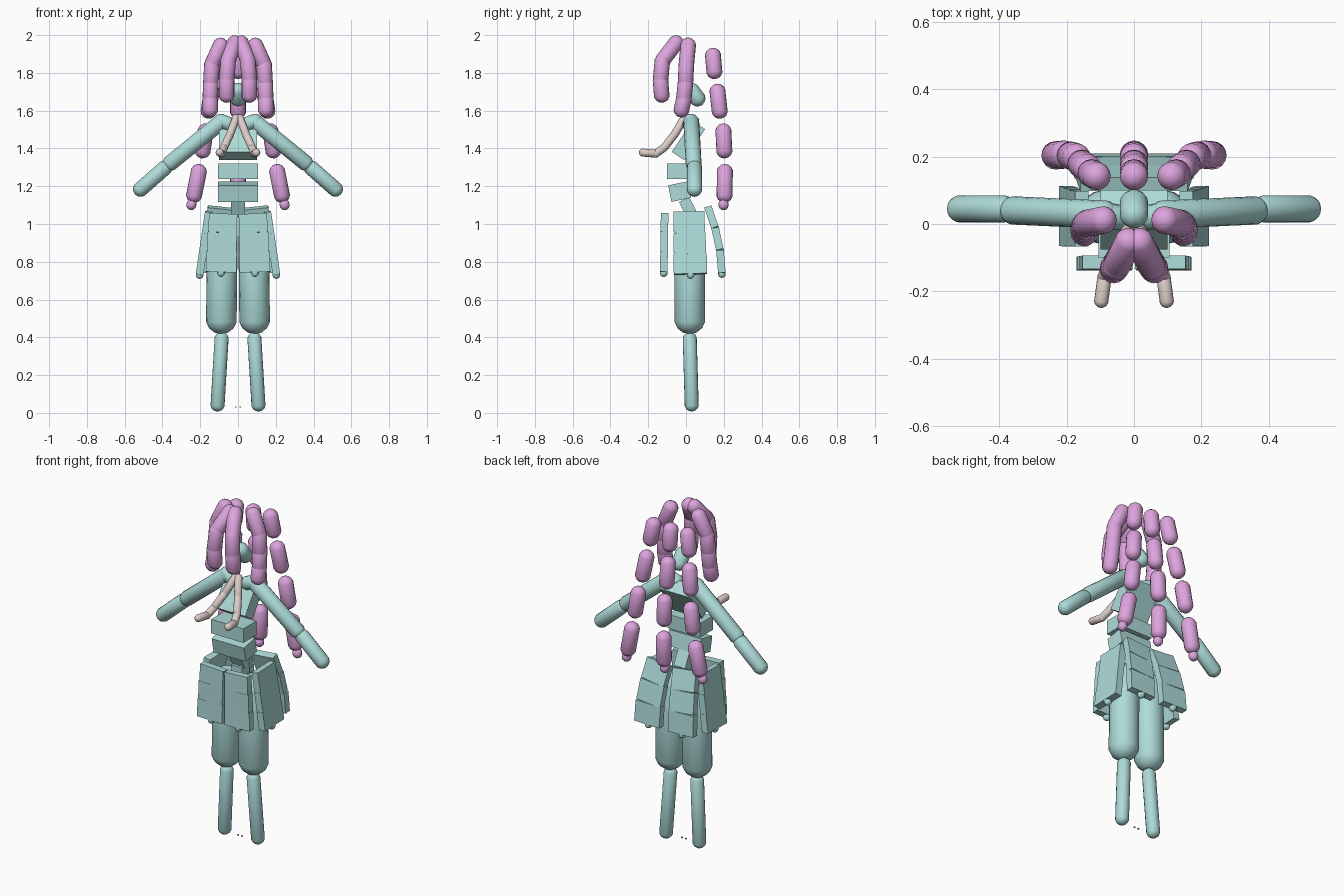
import bpy, bmesh
from mathutils import Vector, Matrix

cube = bpy.data.objects.get("Cube")
if cube:
    bpy.data.objects.remove(cube, do_unlink=True)


def material(name, rgb):
    m = bpy.data.materials.new(name)
    m.use_nodes = True
    m.diffuse_color = (*rgb, 1)
    m.node_tree.nodes["Principled BSDF"].inputs["Base Color"].default_value = (*rgb, 1)
    return m


TEAL = material("pale_teal", (0.42, 0.71, 0.69))
PINK = material("orchid_pink", (0.72, 0.37, 0.72))
BEIGE = material("warm_beige", (0.72, 0.61, 0.58))


def frame(a, b, wide):
    """Matrix at the middle of a-b, local z along it, local x near wide."""
    z = (b - a).normalized()
    y = z.cross(Vector(wide)).normalized()
    x = y.cross(z)
    rot = Matrix((x, y, z)).transposed().to_4x4()
    return Matrix.Translation((a + b) / 2) @ rot


def finish(bm, name, mat, matrix, smooth):
    me = bpy.data.meshes.new(name)
    bm.to_mesh(me)
    bm.free()
    me.materials.append(mat)
    ob = bpy.data.objects.new(name, me)
    ob.matrix_world = matrix
    bpy.context.collection.objects.link(ob)
    if smooth:
        bpy.ops.object.select_all(action="DESELECT")
        ob.select_set(True)
        bpy.context.view_layer.objects.active = ob
        bpy.ops.object.shade_smooth_by_angle(angle=0.6)
    return ob


def capsule(name, a, b, r, mat):
    a, b = Vector(a), Vector(b)
    bm = bmesh.new()
    bmesh.ops.create_uvsphere(bm, u_segments=16, v_segments=7, radius=r * 1.025)
    half = (b - a).length / 2
    for v in bm.verts:
        v.co.z += half if v.co.z > 0 else -half
    wide = (1, 0, 0) if abs((b - a).normalized().x) < 0.7 else (0, 1, 0)
    return finish(bm, name, mat, frame(a, b, wide), True)


def box(name, a, b, width, depth, wide=(1, 0, 0)):
    a, b = Vector(a), Vector(b)
    bm = bmesh.new()
    bmesh.ops.create_cube(bm, size=1)
    bmesh.ops.scale(bm, vec=(width, depth, (b - a).length), verts=bm.verts)
    return finish(bm, name, TEAL, frame(a, b, wide), False)


def mirror(p, s):
    return (p[0] * s, p[1], p[2])


SIDES = (("left", 1), ("right", -1))

# Torso blocks
box("chest", (0, -0.042, 1.36), (0, 0.068, 1.524), 0.2, 0.08)
box("upper_waist", (0, -0.04, 1.238), (0, -0.04, 1.32), 0.21, 0.12)
box("lower_waist", (0, -0.025, 1.128), (0, -0.043, 1.215), 0.21, 0.105)
box("spine_base", (0, 0.035, 1.04), (0, -0.01, 1.13), 0.075, 0.06)
box("pelvis", (0, 0.02, 0.93), (0, 0.02, 1.04), 0.07, 0.07)

# Head core
capsule("head", (0, 0.03, 1.705), (0, 0.06, 1.665), 0.042, TEAL)

# Limbs
LIMBS = (
    ("shoulder", (0.05, 0.02, 1.53), (0.09, 0.025, 1.545), 0.038),
    ("upper_arm", (0.09, 0.028, 1.54), (0.355, 0.04, 1.325), 0.042),
    ("forearm", (0.39, 0.045, 1.295), (0.515, 0.045, 1.185), 0.04),
    ("thigh", (0.083, 0.02, 0.92), (0.088, 0.02, 0.5), 0.081),
    ("shin", (0.087, 0.02, 0.39), (0.108, 0.03, 0.045), 0.037),
)
for side, s in SIDES:
    for part, a, b, r in LIMBS:
        capsule(f"{side}_{part}", mirror(a, s), mirror(b, s), r, TEAL)
    box(f"{side}_ground_pin", mirror((0.013, 0.02, 0.028), s),
        mirror((0.013, 0.02, 0.034), s), 0.008, 0.008)

# Skirt: chains of three plates with a small bead at each hem
PANELS = (
    ("front", [(0.078, -0.113, 1.055), (0.083, -0.115, 0.955),
               (0.087, -0.116, 0.85), (0.09, -0.118, 0.745)], 0.15, (1, 0, 0)),
    ("side", [(0.155, 0.015, 1.065), (0.172, 0.018, 0.95),
              (0.188, 0.021, 0.84), (0.203, 0.024, 0.735)], 0.165, (0, 1, 0)),
    ("back", [(0.085, 0.118, 1.085), (0.098, 0.155, 0.975),
              (0.107, 0.18, 0.86), (0.11, 0.19, 0.74)], 0.15, (1, 0, 0)),
)
for side, s in SIDES:
    for part, points, width, wide in PANELS:
        pts = [mirror(p, s) for p in points]
        for i in range(len(pts) - 1):
            box(f"{side}_{part}_skirt_plate_{i + 1}", pts[i], pts[i + 1],
                width + 0.006 * i, 0.04, wide)
        hem = Vector(pts[-1])
        capsule(f"{side}_{part}_skirt_bead", hem, hem - Vector((0, 0, 0.005)), 0.02, TEAL)

# Front and side hair locks: linked capsules along a path
LOCKS = (
    ("front", [(0.015, -0.05, 1.962), (0.052, -0.125, 1.865),
               (0.06, -0.135, 1.76), (0.06, -0.128, 1.675)]),
    ("side", [(0.09, 0.012, 1.95), (0.138, 0.002, 1.845), (0.144, -0.003, 1.745),
              (0.147, -0.012, 1.66), (0.147, -0.025, 1.6)]),
)
for side, s in SIDES:
    for part, points in LOCKS:
        for i in range(len(points) - 1):
            a, b = Vector(mirror(points[i], s)), Vector(mirror(points[i + 1], s))
            capsule(f"{side}_{part}_hair_{i + 1}", a.lerp(b, 0.05), b.lerp(a, 0.1), 0.041, PINK)

# Long back locks: spaced capsules ending in a bead
BACK = (
    ((0.112, 0.143, 1.89), (0.125, 0.15, 1.81)),
    ((0.14, 0.167, 1.70), (0.155, 0.178, 1.60)),
    ((0.172, 0.198, 1.49), (0.187, 0.203, 1.39)),
    ((0.208, 0.206, 1.275), (0.232, 0.204, 1.155)),
    ((0.246, 0.199, 1.105), (0.247, 0.199, 1.1)),
)
for side, s in SIDES + (("centre", 0),):
    for i, (a, b) in enumerate(BACK):
        capsule(f"{side}_back_hair_{i + 1}", mirror(a, s), mirror(b, s),
                0.026 if i == 4 else 0.042, PINK)

# Collar ribbons
RIBBON = [(0.01, -0.01, 1.56), (0.042, -0.06, 1.475), (0.074, -0.115, 1.405),
          (0.088, -0.16, 1.372), (0.097, -0.228, 1.378)]
for side, s in SIDES:
    for i in range(len(RIBBON) - 1):
        capsule(f"{side}_ribbon_{i + 1}", mirror(RIBBON[i], s),
                mirror(RIBBON[i + 1], s), 0.021, BEIGE)
